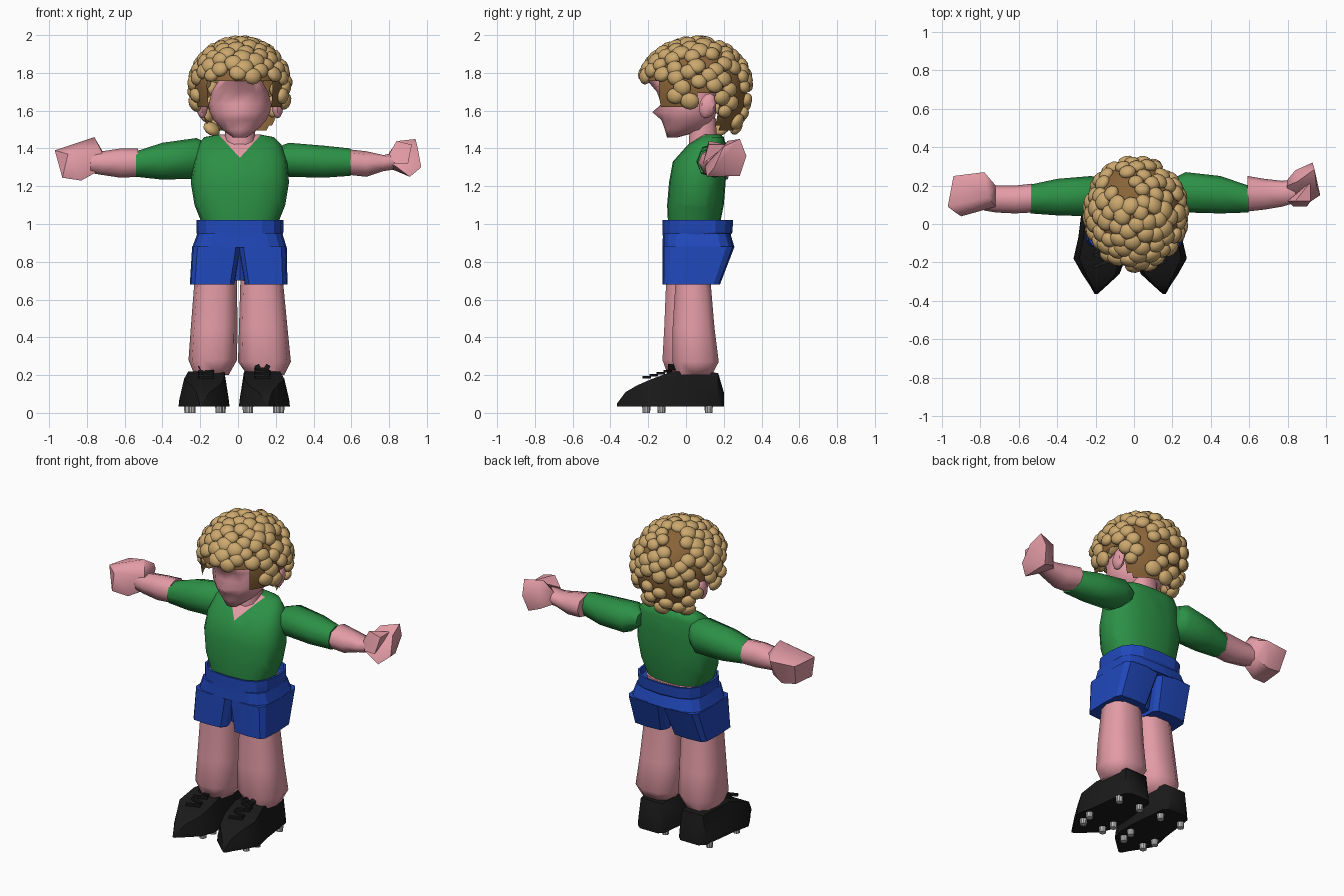
import bpy, bmesh, math, random
from mathutils import Matrix, Vector

if "Cube" in bpy.data.objects:
    bpy.data.objects.remove(bpy.data.objects["Cube"])

random.seed(4)


def material(name, r, g, b):
    m = bpy.data.materials.new(name)
    m.diffuse_color = (r, g, b, 1)
    m.use_nodes = True
    m.node_tree.nodes["Principled BSDF"].inputs["Base Color"].default_value = m.diffuse_color
    return m


SKIN = material("skin pink", 0.77, 0.33, 0.38)
GREEN = material("shirt green", 0.025, 0.28, 0.06)
BLUE = material("shorts blue", 0.015, 0.065, 0.50)
BLACK = material("shoe black", 0.01, 0.01, 0.01)
GOLD = material("curl blond", 0.60, 0.39, 0.155)
BROWN = material("scalp brown", 0.25, 0.125, 0.04)
GREY = material("stud grey", 0.50, 0.50, 0.50)


def finish(name, bm, *mats, angle=35):
    bmesh.ops.recalc_face_normals(bm, faces=bm.faces[:])
    me = bpy.data.meshes.new(name)
    bm.to_mesh(me)
    bm.free()
    for m in mats:
        me.materials.append(m)
    ob = bpy.data.objects.new(name, me)
    bpy.context.collection.objects.link(ob)
    if angle:
        bpy.ops.object.select_all(action='DESELECT')
        ob.select_set(True)
        bpy.context.view_layer.objects.active = ob
        bpy.ops.object.shade_smooth_by_angle(angle=math.radians(angle))
    return ob


def skin_rings(bm, rings):
    """Bridge equal point loops and cap both ends."""
    loops = [[bm.verts.new(p) for p in r] for r in rings]
    n = len(loops[0])
    for a, b in zip(loops, loops[1:]):
        for i in range(n):
            j = (i + 1) % n
            bm.faces.new((a[i], a[j], b[j], b[i]))
    bm.faces.new(loops[0])
    bm.faces.new(loops[-1])


def loft_bm(rings, axis='z', n=12, p=0.8):
    """Rings are (position, a_min, a_max, b_min, b_max) across the axis."""
    bm, pts = bmesh.new(), []
    for t, a0, a1, b0, b1 in rings:
        loop = []
        for i in range(n):
            c, s = math.cos(2 * math.pi * i / n), math.sin(2 * math.pi * i / n)
            a = (a0 + a1) / 2 + (a1 - a0) / 2 * math.copysign(abs(c) ** p, c)
            b = (b0 + b1) / 2 + (b1 - b0) / 2 * math.copysign(abs(s) ** p, s)
            loop.append((a, b, t) if axis == 'z' else (t, a, b))
        pts.append(loop)
    skin_rings(bm, pts)
    return bm


def loft(name, mat, rings, axis='z', n=12, p=0.8, angle=35):
    return finish(name, loft_bm(rings, axis, n, p), mat, angle=angle)


def hull(name, mat, pts, angle=45):
    bm = bmesh.new()
    for p in pts:
        bm.verts.new(p)
    r = bmesh.ops.convex_hull(bm, input=bm.verts[:])
    junk = [v for v in set(r['geom_interior'] + r['geom_unused']) if isinstance(v, bmesh.types.BMVert)]
    bmesh.ops.delete(bm, geom=junk, context='VERTS')
    return finish(name, bm, mat, angle=angle)


# Shirt, with the V neck cut along two slanted planes
bm = loft_bm([(1.0, -.19, .21, -.095, .18), (1.1, -.23, .25, -.10, .20), (1.22, -.25, .27, -.09, .21),
              (1.33, -.235, .26, -.07, .215), (1.42, -.21, .23, .01, .21),
              (1.46, -.18, .19, .07, .20), (1.475, -.09, .11, .09, .18)], n=20)
neck_point = Vector((.01, 0, 1.35))
for s in (-1, 1):
    bmesh.ops.bisect_plane(bm, geom=bm.verts[:] + bm.edges[:] + bm.faces[:],
                           plane_co=neck_point, plane_no=(-s * 1.1, 0, 1))
for f in bm.faces:
    c = f.calc_center_median() - neck_point
    f.material_index = int(c.z > 1.1 * abs(c.x) and c.y < .10)
finish("shirt", bm, GREEN, SKIN, angle=60)

# Arms: sleeves, forearms and faceted hands
loft("sleeve_left", GREEN, [(.19, .09, .23, 1.31, 1.40), (.27, .06, .27, 1.25, 1.43),
                            (.45, .055, .25, 1.245, 1.415), (.595, .06, .20, 1.255, 1.40)], 'x', 8, .85, 60)
loft("forearm_left", SKIN, [(.59, .065, .25, 1.26, 1.395), (.68, .075, .235, 1.25, 1.385),
                            (.77, .09, .225, 1.28, 1.365), (.84, .11, .23, 1.29, 1.38)], 'x', 8, .85, 60)
loft("sleeve_right", GREEN, [(-.17, .08, .22, 1.29, 1.43), (-.22, .04, .25, 1.24, 1.455),
                             (-.40, .045, .235, 1.235, 1.43), (-.54, .055, .205, 1.25, 1.385)], 'x', 8, .85, 60)
loft("forearm_right", SKIN, [(-.53, .06, .21, 1.25, 1.40), (-.62, .055, .20, 1.245, 1.40),
                             (-.72, .06, .20, 1.26, 1.385), (-.78, .07, .20, 1.27, 1.38)], 'x', 8, .85, 60)
hull("hand_left", SKIN, [(.79, .14, 1.31), (.79, .22, 1.30), (.80, .20, 1.38), (.84, .28, 1.41), (.94, .285, 1.45),
                         (.93, .32, 1.36), (.91, .285, 1.255), (.84, .27, 1.28), (.91, .11, 1.25), (.97, .15, 1.30),
                         (.95, .20, 1.41), (.85, .22, 1.44), (.83, .10, 1.31)])
hull("thumb_left", SKIN, [(.80, .12, 1.37), (.83, .09, 1.32), (.90, .09, 1.32), (.92, .12, 1.42),
                          (.84, .12, 1.44), (.92, .22, 1.42)])
hull("hand_right", SKIN, [(-.97, .09, 1.39), (-.94, .25, 1.38), (-.78, .27, 1.38), (-.76, .14, 1.46), (-.72, .20, 1.39),
                          (-.72, .09, 1.38), (-.74, .10, 1.28), (-.76, .21, 1.27), (-.83, .08, 1.23),
                          (-.83, .22, 1.235), (-.93, .06, 1.245), (-.92, .21, 1.25), (-.90, .04, 1.37)])

# Shorts: waistband with a hollow top, seat, gusset and two flared legs
loft("pelvis", SKIN, [(.95, -.18, .20, -.09, .19), (1.0, -.195, .215, -.108, .195)], n=16)
loft("waistband", BLUE, [(.94, -.215, .235, -.125, .235), (.955, -.22, .24, -.125, .245), (1.02, -.22, .24, -.125, .25),
                         (1.02, -.208, .228, -.112, .238), (.98, -.205, .225, -.11, .235)], n=16, p=.7, angle=20)
loft("shorts_seat", BLUE, [(.95, -.215, .235, -.122, .235), (.875, -.243, .258, -.125, .257)], n=16, p=.5, angle=20)
loft("shorts_gusset", BLUE, [(.90, -.06, .08, -.09, .20), (.70, -.05, .07, -.05, .12)], n=8, p=.5, angle=20)
loft("shorts_leg_left", BLUE, [(.88, 0, .258, -.125, .257), (.68, .033, .262, -.125, .18)], n=12, p=.36, angle=20)
loft("shorts_leg_right", BLUE, [(.88, -.243, .018, -.125, .257), (.68, -.255, -.015, -.125, .18)], n=12, p=.36, angle=20)

# Legs
loft("leg_left", SKIN, [(.75, .015, .235, -.06, .13), (.68, .012, .24, -.06, .135), (.45, .005, .262, -.075, .155),
                        (.27, 0, .28, -.075, .178), (.20, .05, .245, -.05, .14)], n=10, p=.75, angle=65)
loft("leg_right", SKIN, [(.75, -.23, -.005, -.11, .11), (.68, -.232, -.005, -.11, .115), (.45, -.25, -.003, -.12, .14),
                         (.28, -.262, -.005, -.13, .16), (.20, -.23, -.05, -.10, .13)], n=10, p=.75, angle=65)

# Football boots: (y, outer x, inner x, top z), mirrored with a small shift
SHOE = [(.20, .225, .10, .11), (.17, .26, .07, .212), (-.07, .29, .045, .22),
        (-.18, .315, .045, .18), (-.26, .27, .075, .145), (-.32, .23, .14, .11), (-.365, .205, .19, .05)]
STUDS = [(.25, .12), (.10, .12), (.265, -.13), (.085, -.13), (.245, -.21), (.10, -.21)]
for side, s, shift in (("left", 1, -.04), ("right", -1, 0)):
    bm, rings = bmesh.new(), []
    for y, o, i, z in SHOE:
        m, h = (o + i) / 2, (o - i) / 2
        prof = [(m + h, .033), (m + h * .97, .07 if z > .1 else .04), (m + h * .78, z),
                (m - h * .78, z), (m - h * .97, .07 if z > .1 else .04), (m - h, .033)]
        rings.append([(s * x + shift, y, zz) for x, zz in prof])
    skin_rings(bm, rings)
    finish("boot_" + side, bm, BLACK, angle=45)
    # Laces stepping down the instep
    bm = bmesh.new()
    for k in range(5):
        bmesh.ops.create_cube(bm, size=1, matrix=Matrix.Translation((s * .17 + shift, -.06 - .037 * k, .232 - .011 * k))
                              @ Matrix.Rotation(.35 * (-1) ** k, 4, 'Z') @ Matrix.Diagonal((.085, .018, .014, 1)))
    for k in (-1, 1):
        bmesh.ops.create_cube(bm, size=1, matrix=Matrix.Translation((s * .17 + shift + .025 * k, -.075, .243))
                              @ Matrix.Rotation(.5 * k, 4, 'Y') @ Matrix.Diagonal((.025, .04, .025, 1)))
    finish("laces_" + side, bm, BLACK, angle=0)
    # Studs under the sole
    bm = bmesh.new()
    for x, y in STUDS:
        bmesh.ops.create_cone(bm, cap_ends=True, segments=10, radius1=.02, radius2=.022, depth=.036,
                              matrix=Matrix.Translation((s * x + shift, y, .018)))
    finish("studs_" + side, bm, GREY)

# Neck, face with a pulled-out nose point, and ears
loft("neck", SKIN, [(1.40, -.07, .09, .01, .17), (1.56, -.07, .09, .02, .16)], n=10, angle=60)
bm = loft_bm([(1.457, -.025, .045, -.10, -.05), (1.50, -.085, .105, -.112, .11), (1.55, -.13, .15, -.13, .15),
              (1.592, -.15, .17, -.135, .16), (1.635, -.155, .175, -.13, .16),
              (1.70, -.14, .16, -.155, .16), (1.765, -.10, .12, -.21, .16)], n=12, p=.9)
for v in bm.verts:
    if abs(v.co.x - .01) < .01 and abs(v.co.z - 1.592) < .01 and v.co.y < 0:
        v.co.y = -.178
finish("face", bm, SKIN, angle=80)
for side, s in (("left", 1), ("right", -1)):
    bm = bmesh.new()
    bmesh.ops.create_uvsphere(bm, u_segments=8, v_segments=6, radius=1, matrix=Matrix.Translation((.01 + s * .20, .115, 1.625))
                              @ Matrix.Rotation(-.25, 4, 'X') @ Matrix.Diagonal((.03, .045, .068, 1)))
    finish("ear_" + side, bm, SKIN, angle=40)

# Scalp, open over the face and around the ears, long at the back
CENTRE = Vector((.01, .06, 1.73))


def on_head(d, k=1.0):
    ry = .27 if d.y > 0 else .295
    return CENTRE + k * Vector((d.x * .25, d.y * ry, d.z * (.24 if d.z > 0 else .34)))


def hairline(y, front):
    if y < front:
        return 1.745
    if y < .06:
        return 1.595
    return 1.67 if y < .165 else 1.475


bm = bmesh.new()
bmesh.ops.create_uvsphere(bm, u_segments=40, v_segments=28, radius=1)
for v in bm.verts:
    v.co = on_head(v.co, .98)
bald = [f for f in bm.faces if f.calc_center_median().z < hairline(f.calc_center_median().y, -.14) + .01]
bmesh.ops.delete(bm, geom=bald, context='FACES')
finish("scalp", bm, BROWN)

# Curls: flattened balls scattered over the scalp, thinner towards the back
bm = bmesh.new()
N = 200
for i in range(N):
    z = 1 - 2 * (i + .5) / N
    r, a = math.sqrt(1 - z * z), i * math.pi * (3 - math.sqrt(5)) + random.uniform(-.07, .07)
    d = Vector((r * math.cos(a), r * math.sin(a), z))
    p = on_head(d)
    back = p.y > .12 and p.z > 1.56
    if p.z < hairline(p.y, -.08) + .025 or random.random() < (.27 if back else .07 if p.z < 1.9 else 0):
        continue
    size = random.uniform(.040, .047) if back else random.uniform(.042, .052)
    tilt = Matrix.Rotation(random.uniform(-.25, .25), 4, 'X')
    bmesh.ops.create_icosphere(bm, subdivisions=2, radius=1, matrix=Matrix.Translation(p)
                               @ d.to_track_quat('Z', 'Y').to_matrix().to_4x4() @ tilt
                               @ Matrix.Diagonal((size, size * .92, .03, 1)))
finish("curls", bm, GOLD, angle=60)
